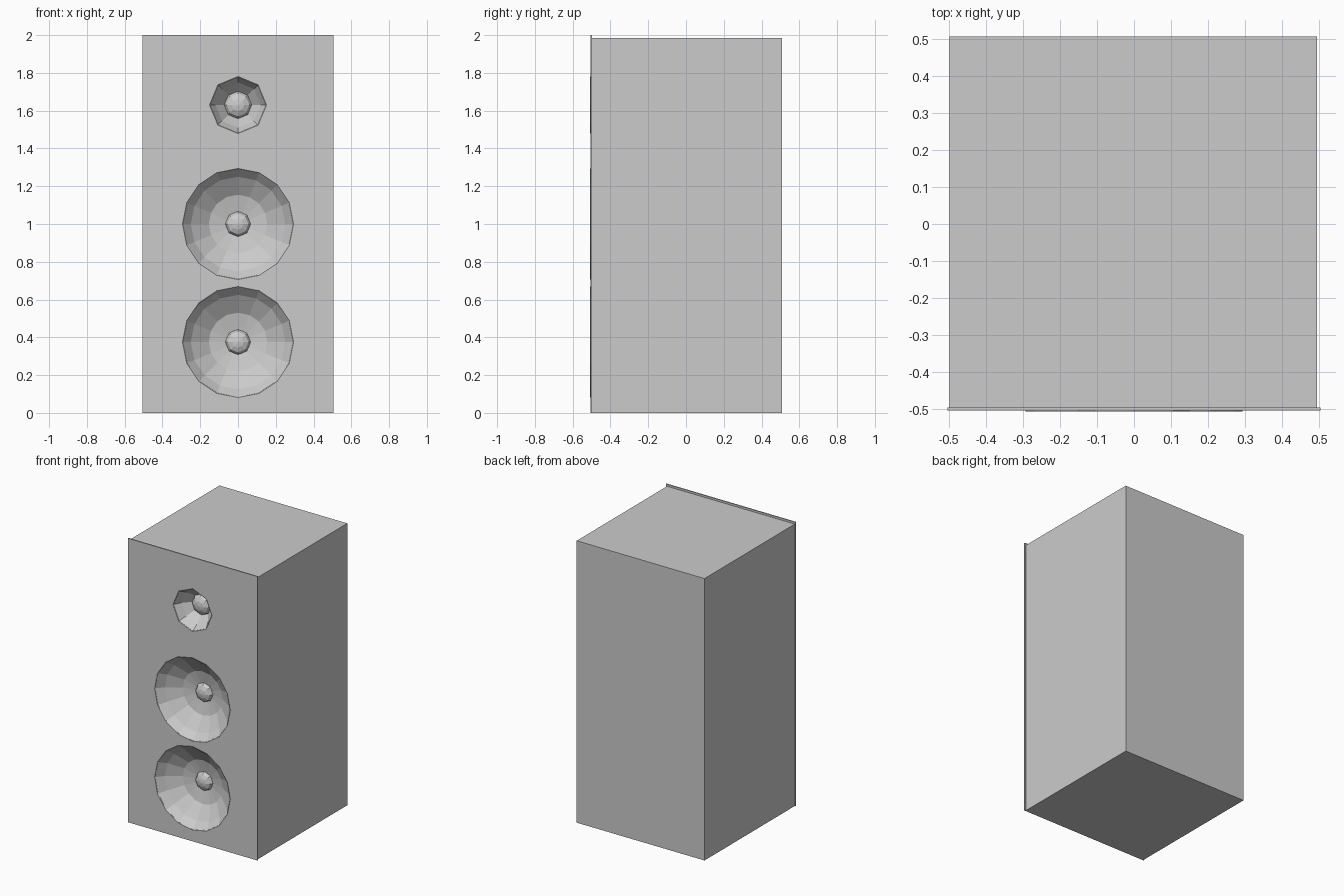
import bpy, bmesh, math

if "Cube" in bpy.data.objects:
    bpy.data.objects.remove(bpy.data.objects["Cube"])

FRONT = -0.508


def new_object(name, bm):
    mesh = bpy.data.meshes.new(name)
    bmesh.ops.recalc_face_normals(bm, faces=bm.faces)
    bm.to_mesh(mesh)
    bm.free()
    obj = bpy.data.objects.new(name, mesh)
    bpy.context.collection.objects.link(obj)
    return obj


def box(name, lo, hi, open_front=False):
    bm = bmesh.new()
    bmesh.ops.create_cube(bm, size=1)
    for v in bm.verts:
        v.co = [(a + b) / 2 + c * (b - a) for a, b, c in zip(lo, hi, v.co)]
    if open_front:
        front = min(bm.faces, key=lambda f: f.calc_center_median().y)
        bmesh.ops.delete(bm, geom=[front], context='FACES_ONLY')
    return new_object(name, bm)


def lathe(name, z, sides, profile, flip=False, cap_start=False):
    """Faceted rings (radius, depth behind the front) around a y axis, end capped."""
    bm = bmesh.new()
    rings = []
    for r, d in profile:
        rings.append([bm.verts.new((r * math.sin(i * math.tau / sides), FRONT + d,
                                    z + r * math.cos(i * math.tau / sides)))
                      for i in range(sides)])
    for a, b in zip(rings, rings[1:]):
        for i in range(sides):
            j = (i + 1) % sides
            bm.faces.new((a[i], a[j], b[j], b[i]))
    bm.faces.new(rings[-1])
    if cap_start:
        bm.faces.new(rings[0])
    return new_object(name, bm)


# Cabinet body, open behind the baffle
box("cabinet", (-0.5, -0.499, 0), (0.496, 0.508, 1.986), open_front=True)

# Front baffle, slightly larger than the body
baffle = box("front_baffle", (-0.505, -0.505, 0), (0.505, -0.497, 2.0))

# Drivers: name, height, sides, cone profile, dome profile
woofer = [(0.293, 0.008), (0.294, 0), (0.25, 0.05), (0.155, 0.115), (0.06, 0.135)]
woofer_dome = [(0.068, 0.135), (0.055, 0.115), (0.03, 0.104), (0.006, 0.1)]
tweeter = [(0.15, 0.008), (0.151, 0), (0.12, 0.05), (0.07, 0.105)]
tweeter_dome = [(0.075, 0.105), (0.06, 0.085), (0.033, 0.072), (0.006, 0.068)]
drivers = [("lower_woofer", 0.375, 16, woofer, woofer_dome),
           ("upper_woofer", 1.0, 16, woofer, woofer_dome),
           ("tweeter", 1.63, 8, tweeter, tweeter_dome)]

for name, z, sides, cone, dome in drivers:
    lathe(name + "_cone", z, sides, cone)
    lathe(name + "_dome", z, 8, dome)
    # Hole through the baffle
    r = cone[0][0] - 0.002
    cutter = lathe(name + "_cutter", z, sides, [(r, -0.1), (r, 0.1)], cap_start=True)
    mod = baffle.modifiers.new(name + "_hole", 'BOOLEAN')
    mod.object = cutter
    mod.operation = 'DIFFERENCE'
    mod.solver = 'EXACT'
    bpy.context.view_layer.objects.active = baffle
    bpy.ops.object.modifier_apply(modifier=mod.name)
    bpy.data.objects.remove(cutter)
